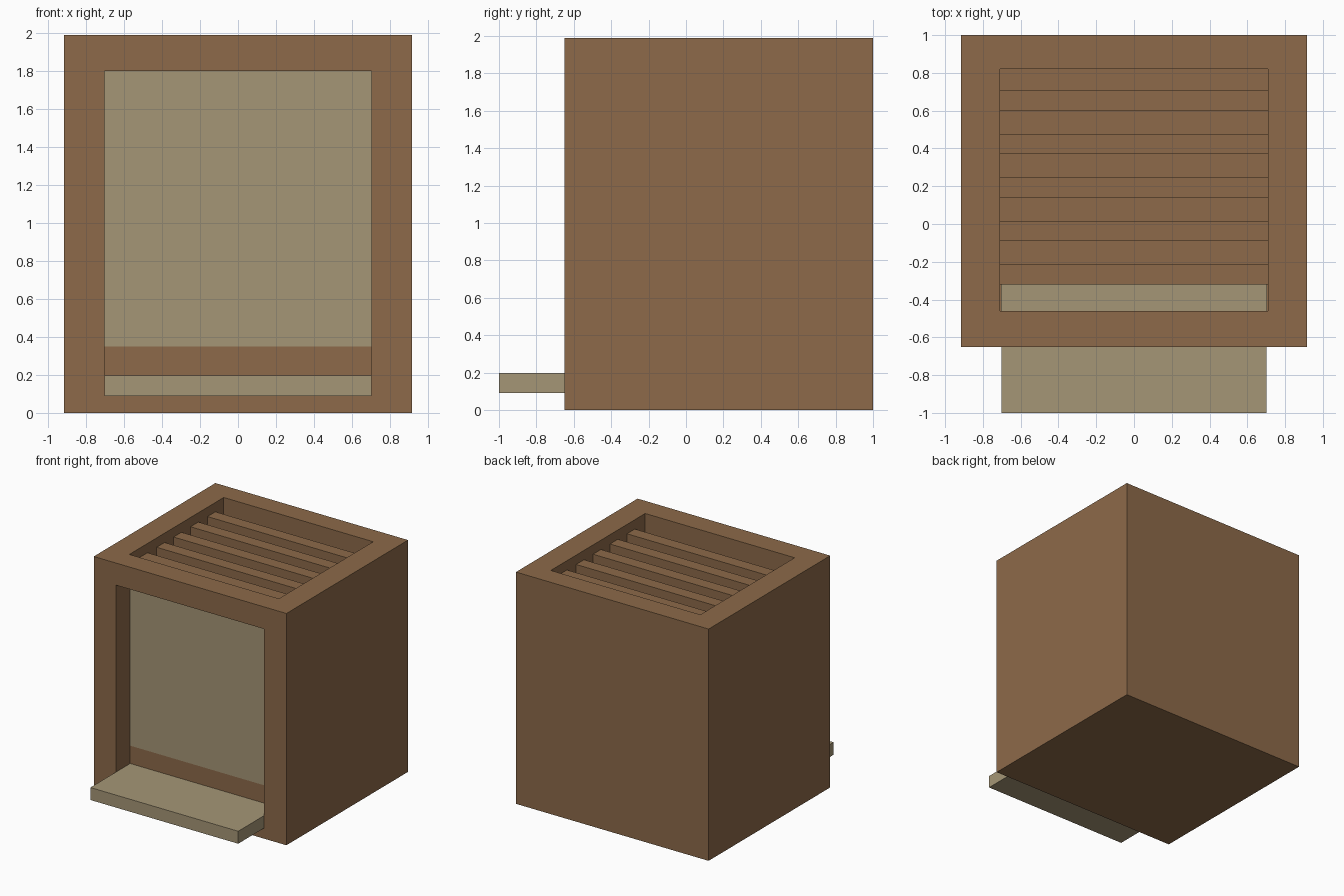
import bpy
import bmesh

cube = bpy.data.objects.get("Cube")
if cube:
    bpy.data.objects.remove(cube, do_unlink=True)


def make_material(name, rgb):
    mat = bpy.data.materials.new(name)
    mat.use_nodes = True
    mat.diffuse_color = (*rgb, 1)
    mat.node_tree.nodes["Principled BSDF"].inputs["Base Color"].default_value = (*rgb, 1)
    return mat


brown = make_material("brown_wood", (0.266, 0.144, 0.067))
tan = make_material("tan_panel", (0.376, 0.305, 0.181))


def box(name, half_x, y, z, mat):
    """Box centred on x, spanning the given y and z ranges."""
    bm = bmesh.new()
    bmesh.ops.create_cube(bm, size=1)
    for v in bm.verts:
        v.co = (v.co.x * 2 * half_x,
                y[0] if v.co.y < 0 else y[1],
                z[0] if v.co.z < 0 else z[1])
    mesh = bpy.data.meshes.new(name)
    bm.to_mesh(mesh)
    bm.free()
    mesh.materials.append(mat)
    obj = bpy.data.objects.new(name, mesh)
    bpy.context.collection.objects.link(obj)
    return obj


def cut(obj, cutter):
    """Subtract the cutter, bake the result and remove the cutter."""
    cutter.hide_render = True
    mod = obj.modifiers.new("cut", "BOOLEAN")
    mod.operation = "DIFFERENCE"
    mod.solver = "EXACT"
    mod.object = cutter
    bpy.context.view_layer.update()
    deps = bpy.context.evaluated_depsgraph_get()
    baked = bpy.data.meshes.new_from_object(obj.evaluated_get(deps))
    obj.modifiers.clear()
    obj.data = baked
    bpy.data.objects.remove(cutter, do_unlink=True)


# Hollow body, open at the top and at the front
body = box("body", 0.915, (-0.65, 1.0), (0, 1.99), brown)
cut(body, box("cavity_cutter", 0.71, (-0.46, 0.82), (0.19, 2.2), brown))
cut(body, box("front_cutter", 0.703, (-0.8, -0.4), (0.09, 1.8), brown))

# Recessed front panel with the rail below it
box("front_panel", 0.705, (-0.46, -0.3), (0.35, 1.8), tan)
box("lower_rail", 0.705, (-0.46, -0.3), (0.1, 0.35), brown)

# Tray reaching out of the front opening
box("tray", 0.702, (-1.0, -0.455), (0.09, 0.197), tan)

# Slats across the top opening
for i in range(5):
    y = -0.32 + i * 0.23
    box(f"slat_{i + 1}", 0.71, (y, y + 0.107), (1.8, 1.91), brown)
